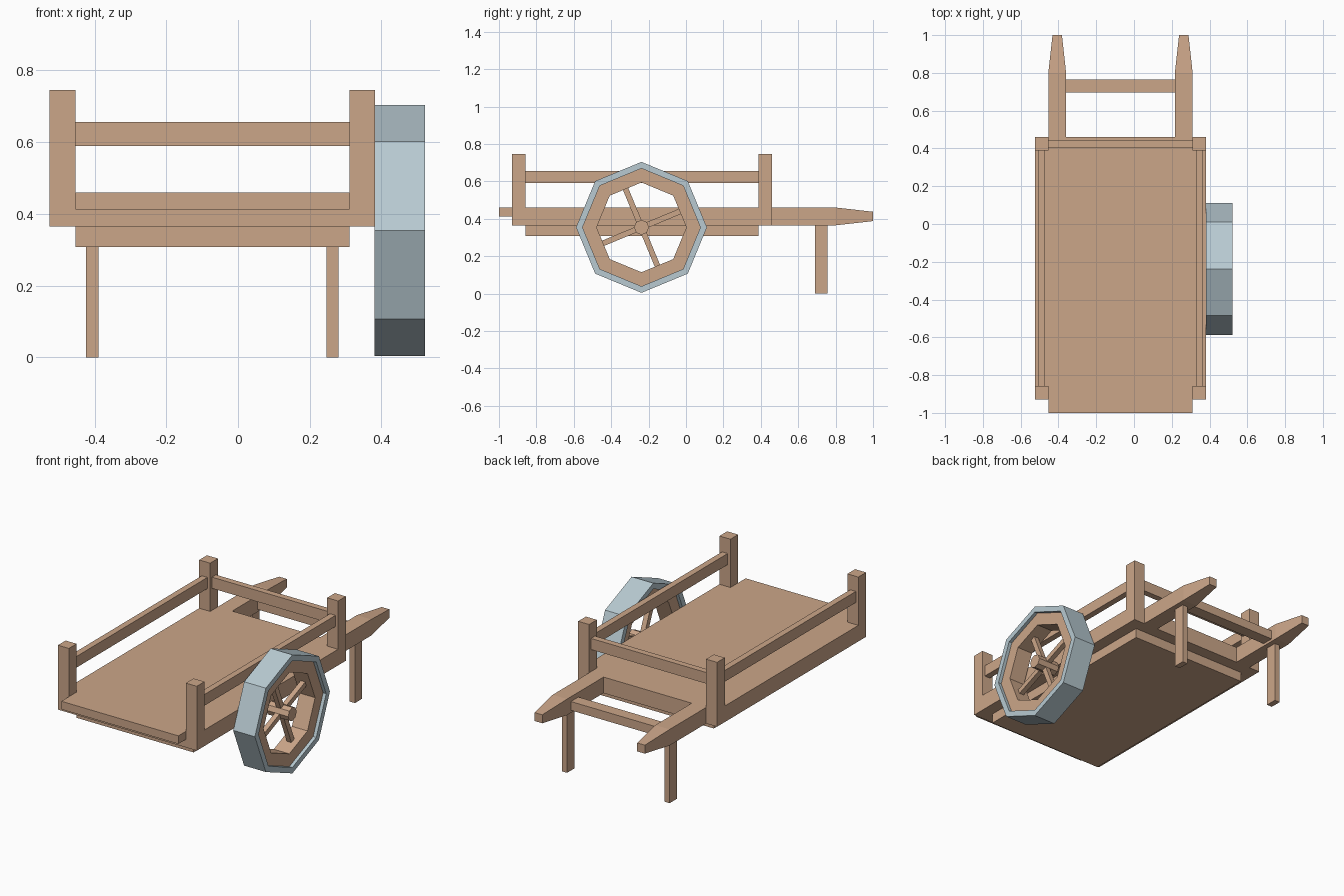
import bpy, bmesh, math
from mathutils import Matrix

cube = bpy.data.objects.get("Cube")
if cube:
    bpy.data.objects.remove(cube, do_unlink=True)


def material(name, rgb):
    m = bpy.data.materials.new(name)
    m.use_nodes = True
    m.diffuse_color = (*rgb, 1)
    bsdf = m.node_tree.nodes["Principled BSDF"]
    bsdf.inputs["Base Color"].default_value = (*rgb, 1)
    bsdf.inputs["Roughness"].default_value = 0.8
    return m


WOOD = material("wood", (0.60, 0.38, 0.25))
IRON = material("pale_iron", (0.48, 0.59, 0.64))


def finish(name, bm, mat):
    bmesh.ops.recalc_face_normals(bm, faces=bm.faces)
    mesh = bpy.data.meshes.new(name)
    bm.to_mesh(mesh)
    bm.free()
    mesh.materials.append(mat)
    obj = bpy.data.objects.new(name, mesh)
    bpy.context.collection.objects.link(obj)
    return obj


def bridge(bm, a, b):
    n = len(a)
    for i in range(n):
        bm.faces.new((a[i], a[(i + 1) % n], b[(i + 1) % n], b[i]))


def box(name, x, y, z):
    """Box from (min, max) ranges."""
    bm = bmesh.new()
    bmesh.ops.create_cube(bm, size=1)
    for v in bm.verts:
        v.co = [r[0] if c < 0 else r[1] for c, r in zip(v.co, (x, y, z))]
    return finish(name, bm, WOOD)


def ring(name, outer, inner, x, mat, sides=8):
    """Faceted ring around the wheel axis."""
    bm = bmesh.new()
    loops = []
    for r, px in ((outer, x[0]), (outer, x[1]), (inner, x[1]), (inner, x[0])):
        loop = []
        for i in range(sides):
            a = math.tau * i / sides
            loop.append(bm.verts.new((px, AXLE_Y + r * math.cos(a), AXLE_Z + r * math.sin(a))))
        loops.append(loop)
    for i in range(4):
        bridge(bm, loops[i], loops[(i + 1) % 4])
    return finish(name, bm, mat)


# Layout
MID = -0.0715            # centre line of the bed
HALF = 0.4535            # half width of the bed
INNER = 0.382            # half width between the posts
BACK, FRONT = 0.46, -0.93
POST = 0.072
AXLE_Y, AXLE_Z = -0.238, 0.354

# Bed, front lip and lower floor
box("bed", (MID - HALF, MID + HALF), (FRONT, BACK), (0.365, 0.46))
box("front_lip", (MID - INNER, MID + INNER), (-1, FRONT), (0.412, 0.46))
box("lower_floor", (MID - INNER, MID + INNER), (FRONT + POST, BACK - POST), (0.308, 0.365))

# Back rail
box("back_rail", (MID - INNER, MID + INNER), (0.405, 0.442), (0.59, 0.656))

for side, s in (("left", 1), ("right", -1)):
    def span(a, b):
        return sorted((MID + s * a, MID + s * b))

    # Corner posts and side rail
    box(f"front_post_{side}", span(INNER, HALF), (FRONT, FRONT + POST), (0.46, 0.745))
    box(f"back_post_{side}", span(INNER, HALF), (BACK - POST, BACK), (0.46, 0.745))
    box(f"side_rail_{side}", span(0.4, 0.437), (FRONT + POST, BACK - POST), (0.59, 0.656))

    # Handle shaft with tapered end
    bm = bmesh.new()
    cx, cz = MID + s * 0.335, 0.4125
    loops = []
    for y, w, h in ((BACK, 0.047, 0.0475), (0.8, 0.047, 0.0475), (1.0, 0.025, 0.025)):
        loops.append([bm.verts.new((cx + i * w, y, cz + k * h))
                      for i, k in ((-1, -1), (1, -1), (1, 1), (-1, 1))])
    bridge(bm, loops[0], loops[1])
    bridge(bm, loops[1], loops[2])
    bm.faces.new(loops[0])
    bm.faces.new(loops[2])
    finish(f"handle_{side}", bm, WOOD)

    # Standing leg
    box(f"leg_{side}", (cx - 0.017, cx + 0.017), (0.69, 0.757), (0, 0.365))

# Bar between the handles
box("handle_crossbar", (MID - 0.288, MID + 0.288), (0.695, 0.765), (0.38, 0.432))

# Wheel: tyre, wooden rim, hub and spokes
ring("wheel_tyre", 0.35, 0.315, (0.38, 0.522), IRON)
ring("wheel_rim", 0.316, 0.24, (0.40, 0.502), WOOD)

bm = bmesh.new()
bmesh.ops.create_cone(bm, cap_ends=True, segments=8, radius1=0.04, radius2=0.04, depth=0.142,
                      matrix=Matrix.Translation((0.451, AXLE_Y, AXLE_Z))
                      @ Matrix.Rotation(math.pi / 2, 4, 'Y'))
finish("wheel_hub", bm, WOOD)

for i in range(4):
    bm = bmesh.new()
    bmesh.ops.create_cube(bm, size=1, matrix=Matrix.Translation((0.451, AXLE_Y, AXLE_Z))
                          @ Matrix.Rotation(math.radians(22.5 + 90 * i), 4, 'X')
                          @ Matrix.Translation((0, 0.128, 0))
                          @ Matrix.Diagonal((0.03, 0.2, 0.03, 1)))
    finish(f"wheel_spoke_{i + 1}", bm, WOOD)
